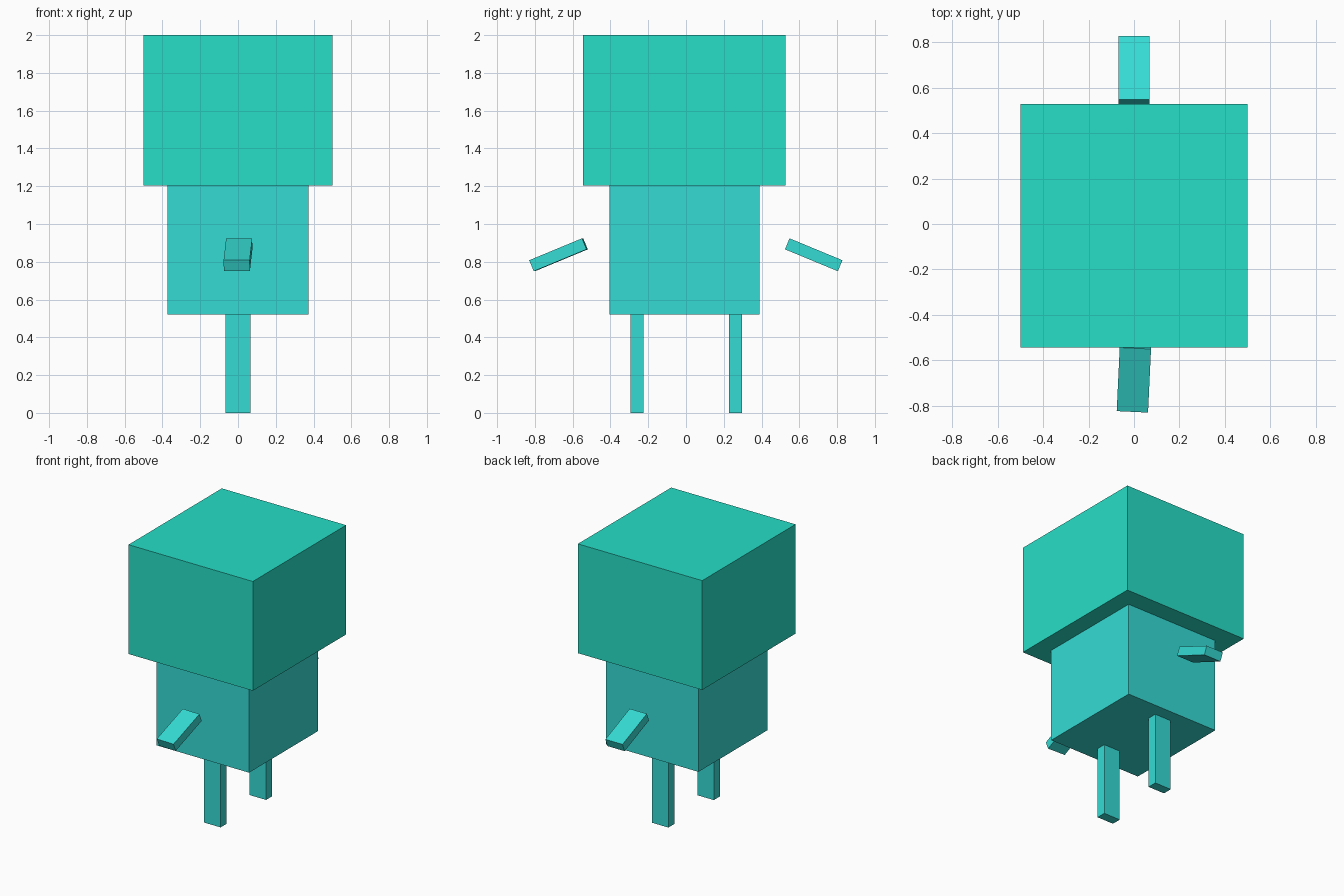
import bpy
from math import radians

if "Cube" in bpy.data.objects:
    bpy.data.objects.remove(bpy.data.objects["Cube"])


def material(name, color):
    mat = bpy.data.materials.new(name)
    mat.diffuse_color = color
    mat.use_nodes = True
    mat.node_tree.nodes["Principled BSDF"].inputs["Base Color"].default_value = mat.diffuse_color
    return mat


def box(name, center, size, mat, rot=(0, 0, 0)):
    bpy.ops.mesh.primitive_cube_add(size=1, location=center)
    ob = bpy.context.object
    ob.name = name
    ob.scale = size
    ob.rotation_euler = [radians(a) for a in rot]
    ob.data.materials.append(mat)
    return ob


head_mat = material("head_teal", (0.02, 0.73, 0.57, 1))
body_mat = material("body_teal", (0.036, 0.71, 0.66, 1))

# Head and body
box("head", (0, -0.008, 1.6025), (1.0, 1.072, 0.795), head_mat)
box("body", (0, -0.008, 0.8635), (0.745, 0.794, 0.683), body_mat)

# Legs
for side, y in (("front", -0.26), ("back", 0.263)):
    box(side + "_leg", (0, y, 0.261), (0.132, 0.069, 0.522), body_mat)

# Drooping arms, held clear of the body; the front one is slightly twisted
for side, y, turn in (("back", 0.676, 0), ("front", -0.675, 177.3)):
    box(side + "_arm", (0, y, 0.837), (0.138, 0.303, 0.063), body_mat,
        (-22.5, 0, turn))
